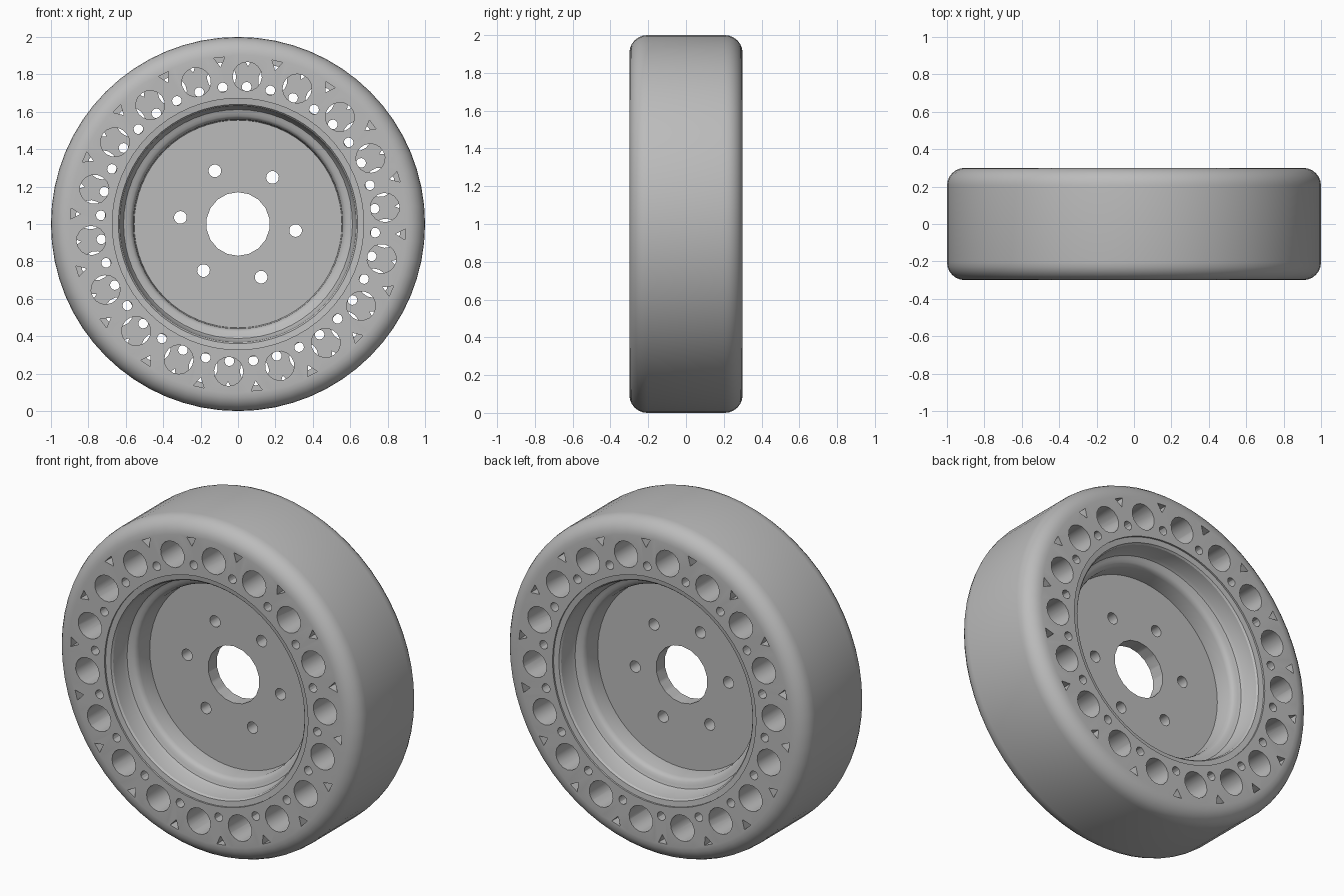
import bpy
import bmesh
from math import sin, cos, pi, radians

if "Cube" in bpy.data.objects:
    bpy.data.objects.remove(bpy.data.objects["Cube"])

GREY = (0.5, 0.5, 0.5, 1)
mat = bpy.data.materials.new("plain grey")
mat.use_nodes = True
mat.diffuse_color = GREY
mat.node_tree.nodes["Principled BSDF"].inputs["Base Color"].default_value = GREY

HALF = 0.3      # half the wheel width
COUNT = 18      # holes per side
STEP = 2 * pi / COUNT


def polar(r, a, y):
    """Point at radius r, angle a clockwise from the top, depth y."""
    return (r * sin(a), y, 1 + r * cos(a))


def make_object(name, bm):
    bmesh.ops.recalc_face_normals(bm, faces=bm.faces)
    mesh = bpy.data.meshes.new(name)
    bm.to_mesh(mesh)
    bm.free()
    ob = bpy.data.objects.new(name, mesh)
    bpy.context.collection.objects.link(ob)
    mesh.materials.append(mat)
    return ob


def lathe(name, profile, segments=64):
    """Revolve a closed (radius, y) outline about the axle."""
    bm = bmesh.new()
    rings = [[bm.verts.new(polar(r, 2 * pi * i / segments, y)) for r, y in profile]
             for i in range(segments)]
    n = len(profile)
    for i in range(segments):
        a, b = rings[i], rings[(i + 1) % segments]
        for j in range(n):
            k = (j + 1) % n
            bm.faces.new((a[j], a[k], b[k], b[j]))
    return make_object(name, bm)


def prism(bm, r, a, size, sides, y0, y1):
    """Regular prism along y, one corner pointing at the axle."""
    cx, _, cz = polar(r, a, 0)
    ends = []
    for y in (y0, y1):
        ends.append([bm.verts.new((cx - size * sin(a + 2 * pi * i / sides), y,
                                   cz - size * cos(a + 2 * pi * i / sides)))
                     for i in range(sides)])
    bm.faces.new(ends[0])
    bm.faces.new(ends[1][::-1])
    for i in range(sides):
        j = (i + 1) % sides
        bm.faces.new((ends[0][i], ends[1][i], ends[1][j], ends[0][j]))


def cut(ob, cutters):
    """Subtract the cutters, bake the result and drop the helpers."""
    for c in cutters:
        c.hide_render = True
        mod = ob.modifiers.new("cut", "BOOLEAN")
        mod.operation = "DIFFERENCE"
        mod.solver = "EXACT"
        mod.object = c
    deps = bpy.context.evaluated_depsgraph_get()
    baked = bpy.data.meshes.new_from_object(ob.evaluated_get(deps))
    ob.modifiers.clear()
    ob.data = baked
    for c in cutters:
        bpy.data.objects.remove(c)


def smooth(ob):
    bpy.ops.object.select_all(action="DESELECT")
    ob.select_set(True)
    bpy.context.view_layer.objects.active = ob
    bpy.ops.object.shade_smooth_by_angle(angle=radians(30))


# Tyre: square section with rounded shoulders
ROUND = 0.095
arc = [(1 - ROUND + ROUND * sin(t), HALF - ROUND + ROUND * cos(t))
       for t in (i * pi / 12 for i in range(7))]
side = [(0.672, HALF)] + arc
tyre = lathe("tyre", [(r, -y) for r, y in side] + side[::-1])


# Tyre holes: each side goes half way in, the back is turned half a step
def hole_cutter(name, sign, phase):
    bm = bmesh.new()
    y0, y1 = sign * (HALF + 0.1), -sign * 0.001
    for i in range(COUNT):
        a = phase + i * STEP
        between = a + STEP / 2
        prism(bm, 0.79, a, 0.078, 16, y0, y1)
        prism(bm, 0.735, between, 0.026, 12, y0, y1)
        prism(bm, 0.878, between, 0.034, 3, y0, y1)
    return make_object(name, bm)


PHASE = radians(3.6)
cut(tyre, [hole_cutter("front_hole_cutter", -1, PHASE),
           hole_cutter("back_hole_cutter", 1, PHASE + STEP / 2)])
smooth(tyre)

# Rim: lip, stepped barrel with rounded shoulder, and centre disc
half_rim = [(0.675, 0.29), (0.64, 0.285), (0.632, 0.275), (0.622, 0.19),
            (0.612, 0.172), (0.595, 0.165), (0.578, 0.16), (0.566, 0.148),
            (0.56, 0.13), (0.555, 0.04), (0.1, 0.04)]
rim = lathe("rim", half_rim + [(r, -y) for r, y in half_rim[::-1]])

# Axle bore and bolt holes
bm = bmesh.new()
prism(bm, 0, 0, 0.17, 18, -0.2, 0.2)
for i in range(6):
    prism(bm, 0.31, radians(-23.5 + 60 * i), 0.034, 16, -0.2, 0.2)
cut(rim, [make_object("bolt_cutter", bm)])
smooth(rim)
